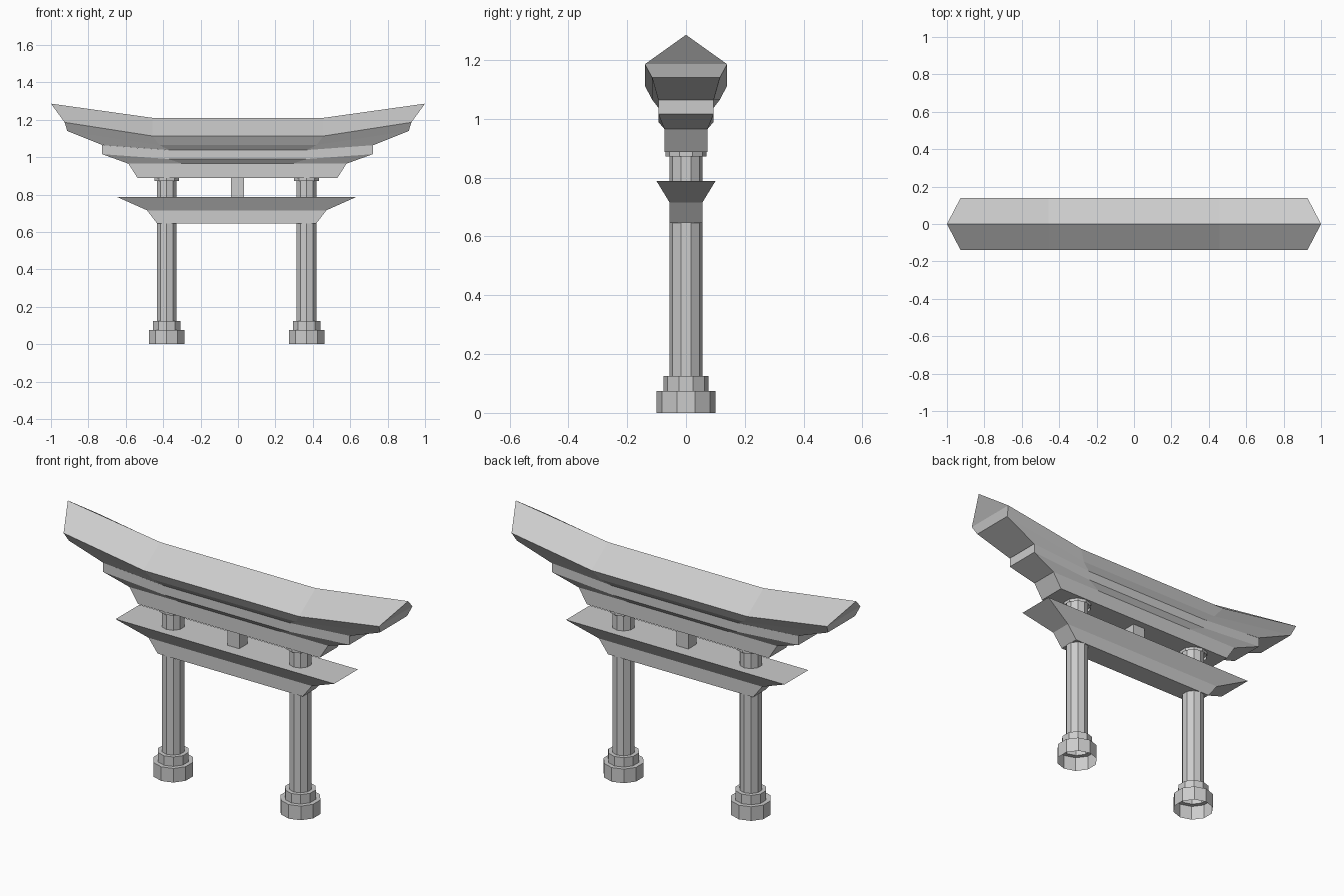
import bpy, bmesh
from math import cos, sin, pi

if "Cube" in bpy.data.objects:
    bpy.data.objects.remove(bpy.data.objects["Cube"], do_unlink=True)

stone = bpy.data.materials.new("stone_grey")
stone.use_nodes = True
GREY = (0.6, 0.6, 0.6, 1)
stone.diffuse_color = GREY
stone.node_tree.nodes["Principled BSDF"].inputs["Base Color"].default_value = GREY


def finish(name, bm, x=0):
    """Clean the mesh and place it as an object."""
    bmesh.ops.remove_doubles(bm, verts=bm.verts, dist=0.0001)
    bmesh.ops.recalc_face_normals(bm, faces=bm.faces)
    mesh = bpy.data.meshes.new(name)
    bm.to_mesh(mesh)
    bm.free()
    mesh.materials.append(stone)
    obj = bpy.data.objects.new(name, mesh)
    obj.location.x = x
    bpy.context.collection.objects.link(obj)
    return obj


def bridge(bm, low, high):
    """Join two closed rings of vertices with quads."""
    n = len(low)
    for i in range(n):
        j = (i + 1) % n
        bm.faces.new((low[i], low[j], high[j], high[i]))


def beam(name, layers, x=0):
    """Stack rings of (half depth, bend x, bend z, end x, end z), mirrored in x and y."""
    bm = bmesh.new()
    rings = []
    for depth, bend_x, bend_z, end_x, end_z in layers:
        front = [(-end_x, end_z), (-bend_x, bend_z), (bend_x, bend_z), (end_x, end_z)]
        points = [(px, -depth, pz) for px, pz in front]
        points += [(px, depth, pz) for px, pz in reversed(front)]
        rings.append([bm.verts.new(p) for p in points])
    for low, high in zip(rings, rings[1:]):
        bridge(bm, low, high)
    for ring in (rings[0], rings[-1]):
        if ring is rings[-1] and layers[-1][0] == 0:
            continue
        for i in range(3):
            bm.faces.new((ring[i], ring[i + 1], ring[6 - i], ring[7 - i]))
    return finish(name, bm, x)


def turned(name, profile, x):
    """Ten-sided open tube from a (radius, height) profile."""
    bm = bmesh.new()
    sides = 10
    angles = [pi / 2 + 2 * pi * i / sides for i in range(sides)]
    rings = [[bm.verts.new((r * cos(a), r * sin(a), z)) for a in angles]
             for r, z in profile]
    for low, high in zip(rings, rings[1:]):
        bridge(bm, low, high)
    return finish(name, bm, x)


SHIFT = -0.007

# Pillars with stepped bases, and the thin collars under the lintel
for side, sx in (("left", 1), ("right", -1)):
    px = sx * 0.374 + SHIFT
    turned(side + "_pillar", [(0.1, 0), (0.1, 0.075), (0.077, 0.075), (0.077, 0.125),
                              (0.056, 0.125), (0.056, 0.888)], px)
    turned(side + "_collar", [(0.07, 0.872), (0.07, 0.888)], px)

# Lower tie beam with flared top
beam("tie_beam", [(0.056, 0.3, 0.646, 0.426, 0.646),
                  (0.056, 0.3, 0.716, 0.48, 0.716),
                  (0.1, 0.3, 0.788, 0.642, 0.788)], SHIFT)

# Short centre strut
beam("centre_strut", [(0.035, 0.01, 0.788, 0.035, 0.788),
                      (0.035, 0.01, 0.888, 0.035, 0.888)], -0.003)

# Straight lintel
beam("lower_lintel", [(0.073, 0.295, 0.888, 0.534, 0.888),
                      (0.073, 0.295, 0.965, 0.583, 0.965)], -0.003)

# Upswept lintel below the roof
beam("upper_lintel", [(0.073, 0.295, 0.965, 0.583, 0.965),
                      (0.094, 0.37, 0.99, 0.724, 1.016),
                      (0.094, 0.37, 1.038, 0.724, 1.064)], -0.003)

# Upswept roof with a sharp ridge
beam("roof", [(0.094, 0.37, 1.038, 0.724, 1.064),
              (0.115, 0.42, 1.065, 0.913, 1.14),
              (0.14, 0.457, 1.113, 0.927, 1.186),
              (0, 0.457, 1.21, 1.0, 1.286)])
